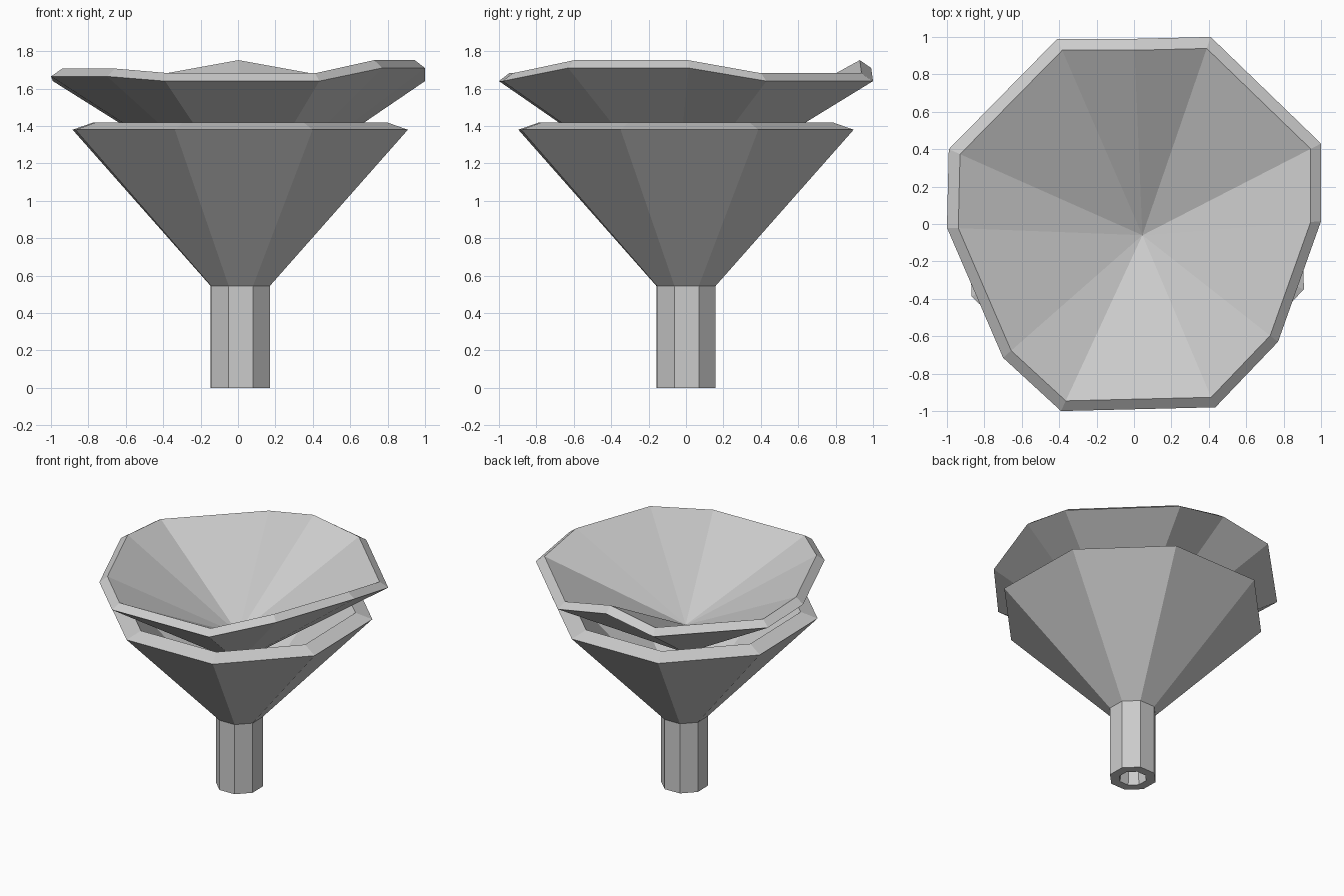
import bpy
import bmesh
import math

cube = bpy.data.objects.get("Cube")
if cube:
    bpy.data.objects.remove(cube, do_unlink=True)

# Plain grey used by the whole model
grey = bpy.data.materials.new("matte_grey")
grey.use_nodes = True
GREY = (0.6, 0.6, 0.6, 1.0)
grey.diffuse_color = GREY
grey.node_tree.nodes["Principled BSDF"].inputs["Base Color"].default_value = GREY


def bridge(bm, lower, upper):
    """Join two rings of equal size with quads."""
    n = len(lower)
    for i in range(n):
        j = (i + 1) % n
        bm.faces.new((lower[i], lower[j], upper[j], upper[i]))


def finish(bm, name):
    bmesh.ops.recalc_face_normals(bm, faces=bm.faces)
    mesh = bpy.data.meshes.new(name)
    bm.to_mesh(mesh)
    bm.free()
    mesh.materials.append(grey)
    obj = bpy.data.objects.new(name, mesh)
    bpy.context.collection.objects.link(obj)
    return obj


# Funnel: closed wall profile (radius, height) swept round eight sides
SIDES = 8
CENTRE_X = 0.012
TURN = math.radians(1.2)
profile = [(0.17, 0.0), (0.17, 0.545), (0.962, 1.38),
           (0.84, 1.42), (0.05, 0.59), (0.10, 0.0)]
bm = bmesh.new()
rings = []
for radius, z in profile:
    ring = []
    for k in range(SIDES):
        a = 2 * math.pi * (k + 0.5) / SIDES + TURN
        ring.append(bm.verts.new((CENTRE_X + radius * math.cos(a),
                                  radius * math.sin(a), z)))
    rings.append(ring)
for i, ring in enumerate(rings):
    bridge(bm, ring, rings[(i + 1) % len(rings)])
finish(bm, "funnel")

# Filter cone: uneven rim, wall thickening towards the tip
LOW, MID, HIGH = 1.64, 1.665, 1.71
rim = [(-0.41, 0.99, LOW), (0.0, 0.99, HIGH), (0.41, 1.0, LOW),
       (1.0, 0.43, LOW), (1.0, 0.015, HIGH), (0.77, -0.63, HIGH),
       (0.435, -0.98, LOW), (-0.39, -1.0, LOW), (-0.70, -0.715, MID),
       (-1.0, -0.02, MID), (-0.99, 0.40, LOW)]
TIP_X, TIP_Y = 0.045, -0.06
SHRINK = 0.942
bm = bmesh.new()
outer = [bm.verts.new(p) for p in rim]
inner = [bm.verts.new((TIP_X + (x - TIP_X) * SHRINK,
                       TIP_Y + (y - TIP_Y) * SHRINK, z + 0.042))
         for x, y, z in rim]
bridge(bm, outer, inner)
for ring, tip_z in ((outer, 0.99), (inner, 1.21)):
    tip = bm.verts.new((TIP_X, TIP_Y, tip_z))
    for i, v in enumerate(ring):
        bm.faces.new((v, ring[(i + 1) % len(ring)], tip))
finish(bm, "filter_cone")
